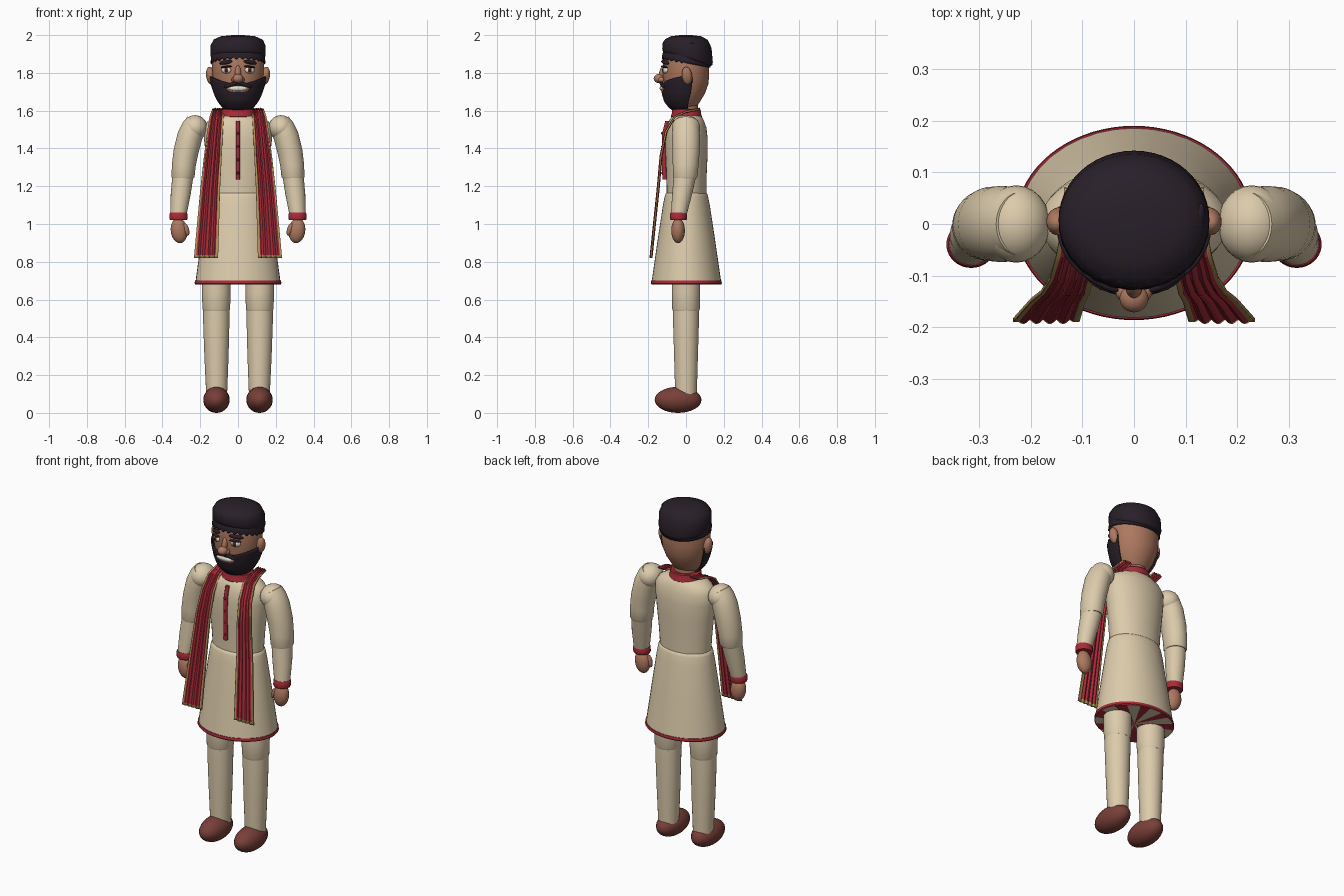
import bpy, bmesh, math
from math import sin, cos, pi
from mathutils import Matrix, Vector, Euler

cube = bpy.data.objects.get("Cube")
if cube:
    bpy.data.objects.remove(cube, do_unlink=True)


def material(name, r, g, b):
    m = bpy.data.materials.new(name)
    m.use_nodes = True
    m.diffuse_color = (r, g, b, 1)
    node = m.node_tree.nodes["Principled BSDF"]
    node.inputs["Base Color"].default_value = (r, g, b, 1)
    node.inputs["Roughness"].default_value = 0.8
    return m


CREAM = material("cream cloth", 0.72, 0.60, 0.41)
RED = material("red cloth", 0.40, 0.025, 0.04)
DARK_RED = material("dark red", 0.2, 0.01, 0.02)
GOLD = material("gold trim", 0.45, 0.29, 0.10)
SKIN = material("brown skin", 0.42, 0.19, 0.115)
HAIR = material("black hair", 0.022, 0.014, 0.022)
SHOE = material("brown leather", 0.19, 0.05, 0.04)
WHITE = material("ivory white", 0.8, 0.74, 0.62)
IRIS = material("brown iris", 0.10, 0.035, 0.02)


def finish(name, bm, mats, angle=40):
    bmesh.ops.recalc_face_normals(bm, faces=bm.faces)
    me = bpy.data.meshes.new(name)
    bm.to_mesh(me)
    bm.free()
    for m in mats:
        me.materials.append(m)
    me.polygons.foreach_set("use_smooth", [True] * len(me.polygons))
    me.set_sharp_from_angle(angle=math.radians(angle))
    ob = bpy.data.objects.new(name, me)
    bpy.context.scene.collection.objects.link(ob)
    return ob


def grid_faces(bm, rows, closed):
    n = len(rows[0])
    for a, b in zip(rows, rows[1:]):
        for i in range(n if closed else n - 1):
            j = (i + 1) % n
            bm.faces.new((a[i], a[j], b[j], b[i]))


def loft_mesh(rings, n=40):
    """Skin elliptical rings: x, y, z, x radius, y radius, optional sideways tilt."""
    bm = bmesh.new()
    rows = []
    for x, y, z, rx, ry, *t in rings:
        t = t[0] if t else 0
        angs = [2 * pi * i / n for i in range(n)]
        rows.append([bm.verts.new((x + rx * cos(a) * cos(t), y + ry * sin(a),
                                   z + rx * cos(a) * sin(t))) for a in angs])
    grid_faces(bm, rows, True)
    bm.faces.new(rows[0])
    bm.faces.new(rows[-1])
    return bm


def loft(name, rings, mat):
    return finish(name, loft_mesh(rings), [mat])


def ball(name, loc, size, mat, rot=(0, 0, 0)):
    bm = bmesh.new()
    mx = Matrix.Translation(loc) @ Euler(rot).to_matrix().to_4x4() @ Matrix.Diagonal((*size, 1))
    bmesh.ops.create_uvsphere(bm, u_segments=24, v_segments=16, radius=1, matrix=mx)
    return finish(name, bm, [mat])


# Head: z, x radius, y radius, y centre
HEAD = [(1.605, .045, .05, -.005), (1.62, .068, .066, -.01), (1.65, .092, .088, -.012),
        (1.69, .112, .106, -.006), (1.74, .128, .118, 0), (1.79, .136, .123, 0),
        (1.85, .138, .123, 0), (1.90, .132, .117, 0), (1.94, .112, .1, 0), (1.97, .07, .065, 0)]


def head_ring(z):
    z = min(max(z, HEAD[0][0]), HEAD[-1][0])
    for a, b in zip(HEAD, HEAD[1:]):
        if z <= b[0]:
            f = (z - a[0]) / (b[0] - a[0])
            return [p + (q - p) * f for p, q in zip(a, b)][1:]


def on_face(x, z, out=0):
    rx, ry, cy = head_ring(z)
    return Vector((x, cy - ry * math.sqrt(1 - (x / rx) ** 2) - out, z))


def head_patch(name, half, low, high, grow, mat, cols=64, steps=14):
    """Shell hugging the head between two height rules of the angle from the front."""
    bm = bmesh.new()
    rows = []
    for j in range(steps + 1):
        row = []
        for i in range(cols + 1):
            a = half * (2 * i / cols - 1)
            z = low(a) + (high(a) - low(a)) * j / steps
            rx, ry, cy = head_ring(z)
            row.append(bm.verts.new(((rx + grow) * sin(a), cy - (ry + grow) * cos(a), z)))
        rows.append(row)
    grid_faces(bm, rows, False)
    if half == pi:
        bmesh.ops.remove_doubles(bm, verts=bm.verts, dist=1e-5)
    ob = finish(name, bm, [mat])
    mod = ob.modifiers.new("thickness", "SOLIDIFY")
    mod.thickness = grow
    return ob


loft("head", [(0, c, z, rx, ry) for z, rx, ry, c in HEAD], SKIN)
loft("neck", [(0, 0, 1.55, .068, .066), (0, 0, 1.64, .065, .062)], SKIN)
head_patch("beard", 1.82, lambda a: 1.606, lambda a: 1.742 + .04 * sin(a) ** 2, .008, HAIR)
head_patch("hair_lower_layer", pi,
           lambda a: 1.853 + .025 * cos(a) + (.006 * sin(26 * a) if abs(a) < 1.5 else 0),
           lambda a: 1.95, .008, HAIR, 128, 8)

# Overhanging hair mass, sloping down toward the back
bm = loft_mesh([(0, .01, 1.90, .128, .118), (0, .009, 1.908, .14, .13), (0, .008, 1.925, .146, .134),
                (0, .006, 1.96, .145, .129), (0, .003, 1.98, .128, .112), (0, 0, 1.994, .09, .08),
                (0, 0, 2.0, .03, .03)], 48)
for v in bm.verts:
    w = min(1, max(0, (1.985 - v.co.z) / .06))
    v.co.z -= .26 * w * (v.co.y + .12)
finish("hair_top", bm, [HAIR], 60)
for i in range(8):
    a = -1.15 + i * .33
    ball(f"hair_lock_{i + 1}", (.118 * sin(a), .005 - .108 * cos(a), 1.938),
         (.026, .022, .04), HAIR, (.1, .3 * (-1) ** i, a))
ball("hair_swept_lock", (.105, -.03, 1.955), (.022, .075, .025), HAIR, (.1, 0, -.35))

# Face
ball("nose_tip", (0, -.143, 1.77), (.028, .028, .024), SKIN)
ball("nose_bridge", (0, -.122, 1.80), (.016, .02, .045), SKIN, (-.25, 0, 0))
ball("lips", on_face(0, 1.716, .004), (.058, .014, .024), SKIN)
ball("teeth", on_face(0, 1.718, .012), (.048, .012, .014), WHITE)
for s, side in ((1, "left"), (-1, "right")):
    x = s * .062
    ball(side + "_moustache", on_face(s * .035, 1.738, .011), (.042, .012, .011), HAIR, (0, s * .3, s * .25))
    ball(side + "_eye", on_face(x, 1.815), (.027, .014, .018), WHITE, (0, 0, s * .4))
    ball(side + "_iris", on_face(x, 1.815, .009), (.013, .007, .014), IRIS, (0, 0, s * .4))
    ball(side + "_pupil", on_face(x, 1.815, .014), (.006, .004, .007), HAIR)
    ball(side + "_eyelid", on_face(x, 1.832, .005), (.032, .012, .006), HAIR, (0, s * .1, s * .45))
    ball(side + "_eyebrow", on_face(s * .065, 1.856, .003), (.04, .011, .011), HAIR, (0, s * .15, s * .5))
    ball(side + "_ear", (s * .145, .005, 1.785), (.024, .027, .048), SKIN, (.1, s * .15, 0))
    ball(side + "_nostril", (s * .02, -.132, 1.764), (.015, .017, .014), SKIN)

# Tunic
loft("tunic_body", [(0, .003, z, rx, ry) for z, rx, ry in (
    (1.15, .15, .105), (1.25, .158, .106), (1.36, .17, .111), (1.45, .18, .112), (1.51, .182, .105),
    (1.545, .16, .093), (1.565, .125, .082), (1.578, .08, .07))], CREAM)
loft("tunic_skirt", [(0, .002, z, rx, ry) for z, rx, ry in (
    (.695, .225, .184), (.93, .193, .15), (1.10, .169, .124), (1.145, .161, .115),
    (1.16, .156, .11), (1.167, .145, .1))], CREAM)
loft("collar", [(0, .002, z, r, r * .88) for z, r in (
    (1.56, .088), (1.568, .094), (1.585, .088), (1.605, .086), (1.61, .08))], RED)

# Hem with a pleated two-colour underside
bm = loft_mesh([(0, .002, .68, .226, .184), (0, .002, .685, .23, .188), (0, .002, .70, .228, .186)], 72)
bm.faces.ensure_lookup_table()
under = bmesh.ops.poke(bm, faces=[f for f in bm.faces if len(f.verts) > 4 and f.calc_center_median().z < .69])
for f in under["faces"]:
    c = f.calc_center_median()
    f.material_index = int(sin(9 * math.atan2(c.y, c.x)) > 0)
finish("skirt_hem", bm, [RED, CREAM])

# Button placket
loft("placket", [(0, y, z, .011, .012) for z, y in (
    (1.235, -.113), (1.30, -.115), (1.40, -.116), (1.48, -.114), (1.545, -.098))], RED)
for i in range(4):
    ball(f"button_{i + 1}", (0, -.125, 1.27 + .07 * i), (.007, .007, .007), DARK_RED)


def scarf(name, s):
    """Pleated ribbon over one shoulder with a gold border: y, z, inner x, outer x."""
    path = [(.07, 1.608, .075, .135), (0, 1.595, .075, .14), (-.06, 1.568, .075, .15),
            (-.105, 1.49, .08, .163), (-.132, 1.36, .086, .18), (-.148, 1.18, .095, .20),
            (-.167, 1.0, .1, .217), (-.184, .835, .105, .232), (-.186, .82, .105, .234)]
    n = 32
    bm = bmesh.new()
    rows = []
    for y, z, xi, xo in path:
        row = []
        for i in range(n + 1):
            u = i / n
            fold = 0 if u < .1 or u > .9 else .004 * sin((u - .1) / .8 * 8 * pi)
            row.append(bm.verts.new((s * (xi + (xo - xi) * u), y + fold, z + fold * (z > 1.5))))
        rows.append(row)
    grid_faces(bm, rows, False)
    for k, f in enumerate(bm.faces):
        f.material_index = int(k % n < 3 or k % n >= n - 3 or k >= n * (len(path) - 2))
    ob = finish(name, bm, [RED, GOLD])
    mod = ob.modifiers.new("thickness", "SOLIDIFY")
    mod.thickness = .008
    mod.offset = 0


# Paired limbs
for s, side in ((1, "left"), (-1, "right")):
    scarf(side + "_scarf_panel", s)

    def limb(part, rings, mat):
        loft(f"{side}_{part}", [(s * r[0], *r[1:5], s * r[5] if len(r) > 5 else 0) for r in rings], mat)

    limb("upper_sleeve", [(.218, 0, 1.543, .055, .062, .48), (.236, 0, 1.51, .063, .07, .46),
                          (.256, 0, 1.46, .067, .074, .38), (.276, 0, 1.38, .066, .072, .2),
                          (.287, -.002, 1.31, .063, .068, .08), (.291, -.004, 1.25, .061, .065),
                          (.292, -.005, 1.24, .056, .06)], CREAM)
    ball(side + "_shoulder", (s * .228, 0, 1.51), (.066, .075, .066), CREAM)
    limb("forearm_sleeve", [(.291, -.005, 1.26, .056, .06), (.303, -.02, 1.16, .053, .053),
                            (.315, -.038, 1.05, .043, .042)], CREAM)
    limb("cuff", [(.315, -.04, 1.02, .045, .042), (.315, -.04, 1.027, .048, .045),
                  (.315, -.039, 1.053, .048, .045), (.315, -.039, 1.06, .044, .042)], RED)
    ball(side + "_hand", (s * .312, -.042, .965), (.044, .036, .067), SKIN, (0, s * .12, 0))
    ball(side + "_thumb", (s * .275, -.052, .972), (.015, .018, .036), SKIN, (0, s * .3, 0))

    limb("thigh", [(.115, 0, .54, .069, .069), (.115, 0, .55, .073, .073), (.115, 0, .64, .076, .075),
                   (.115, 0, .78, .078, .076)], CREAM)
    limb("shin", [(.113, 0, .09, .055, .057), (.114, 0, .3, .064, .063), (.115, 0, .5, .07, .069),
                  (.115, 0, .56, .069, .068)], CREAM)
    ball(side + "_shoe", (s * .114, -.042, .069), (.07, .124, .069), SHOE)
